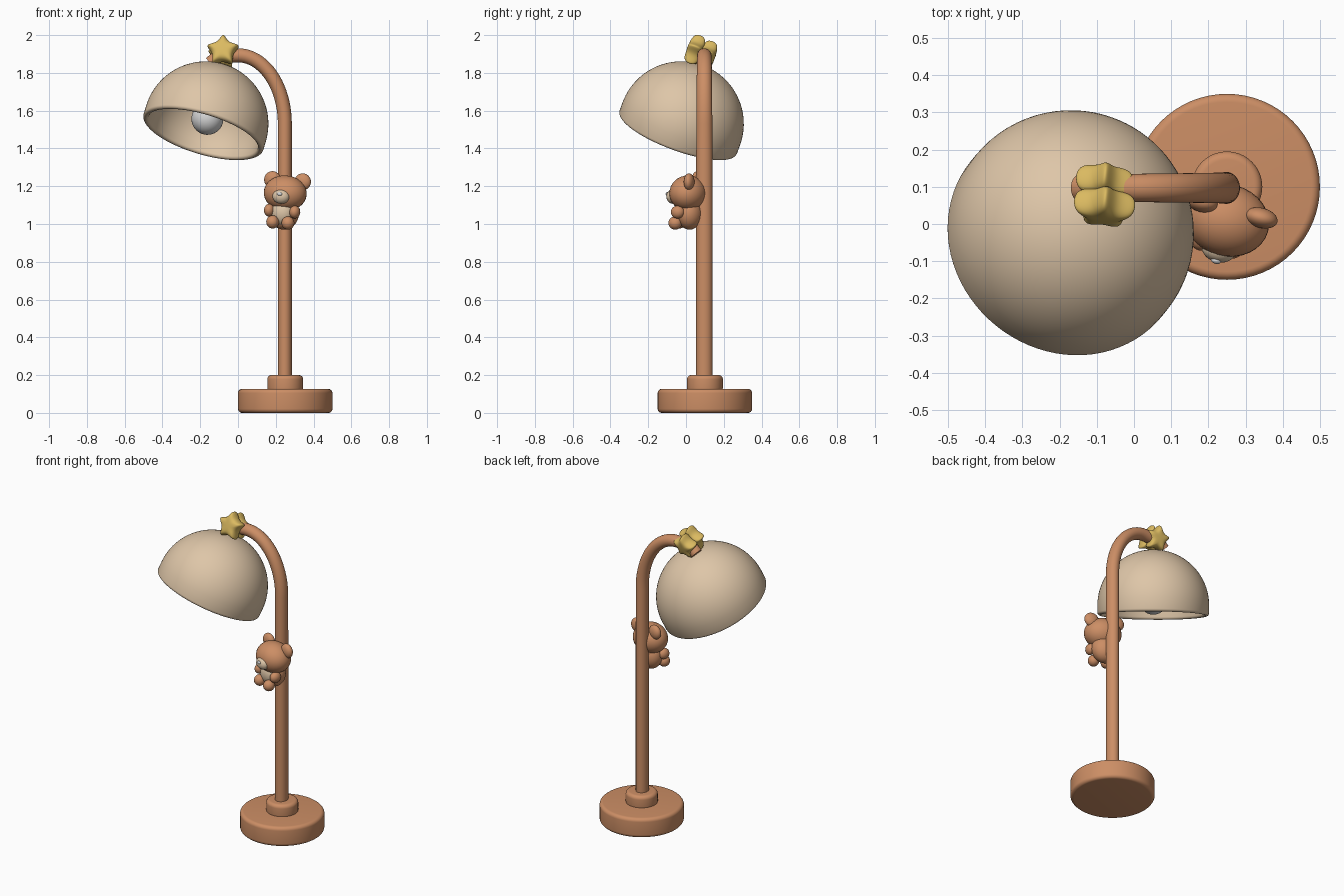
import bpy, bmesh, math
from mathutils import Vector, Matrix

if "Cube" in bpy.data.objects:
    bpy.data.objects.remove(bpy.data.objects["Cube"])


def mat(name, r, g, b):
    lin = [((c / 255 + 0.055) / 1.055) ** 2.4 for c in (r, g, b)]
    m = bpy.data.materials.new(name)
    m.diffuse_color = (*lin, 1)
    m.use_nodes = True
    m.node_tree.nodes["Principled BSDF"].inputs["Base Color"].default_value = m.diffuse_color
    return m


BROWN = mat("warm_brown", 204, 142, 101)
CREAM = mat("cream", 222, 198, 168)
GOLD = mat("gold", 219, 186, 97)
GREY = mat("light_grey", 212, 212, 212)


def finish(bm, name, material, matrix=None, smooth_angle=40):
    bmesh.ops.recalc_face_normals(bm, faces=bm.faces)
    me = bpy.data.meshes.new(name)
    bm.to_mesh(me)
    bm.free()
    ob = bpy.data.objects.new(name, me)
    bpy.context.collection.objects.link(ob)
    me.materials.append(material)
    if matrix is not None:
        ob.matrix_world = matrix
    bpy.ops.object.select_all(action='DESELECT')
    ob.select_set(True)
    bpy.context.view_layer.objects.active = ob
    bpy.ops.object.shade_smooth_by_angle(angle=math.radians(smooth_angle))
    return ob


def skin(bm, rings):
    """Bridge consecutive rings of equal vertex count."""
    n = len(rings[0])
    for a, b in zip(rings, rings[1:]):
        for i in range(n):
            j = (i + 1) % n
            bm.faces.new((a[i], a[j], b[j], b[i]))


def lathe(name, profile, material, matrix, n=64):
    bm = bmesh.new()
    rings = [[bm.verts.new((r * math.cos(2 * math.pi * i / n), r * math.sin(2 * math.pi * i / n), z))
              for i in range(n)] for r, z in profile]
    skin(bm, rings)
    for ring in (rings[0], rings[-1]):
        bm.faces.new(ring)
    return finish(bm, name, material, matrix)


def disc_profile(r, z0, z1, bev):
    """Disc section with rounded top and bottom edges."""
    pts = []
    for k in range(7):
        t = math.pi / 2 * k / 6
        pts.append((r - bev + bev * math.sin(t), z0 + bev - bev * math.cos(t)))
    return pts + [(x, z0 + z1 - z) for x, z in reversed(pts)]


def ball(name, loc, radii, material, frame=Matrix(), seg=32):
    bm = bmesh.new()
    bmesh.ops.create_uvsphere(bm, u_segments=seg, v_segments=seg // 2, radius=1)
    bmesh.ops.scale(bm, vec=radii, verts=bm.verts)
    return finish(bm, name, material, frame @ Matrix.Translation(loc), 180)


# Base and collar
foot = Matrix.Translation((0.25, 0.10, 0))
lathe("base", disc_profile(0.25, 0, 0.127, 0.022), BROWN, foot)
lathe("collar", disc_profile(0.095, 0.11, 0.2, 0.022), BROWN, foot)

# Curved pole: straight stem, quarter ellipse, then a short drooping end
path = [(0.248, 0.15), (0.248, 0.8), (0.248, 1.3)]
path += [(0.248 * math.cos(t), 1.53 + 0.363 * math.sin(t))
         for t in [math.pi / 2 * k / 20 for k in range(21)]]
path += [(-0.05, 1.892), (-0.09, 1.884), (-0.125, 1.868), (-0.145, 1.85)]
bm = bmesh.new()
rings = []
for k, (x, z) in enumerate(path):
    p, q = path[max(k - 1, 0)], path[min(k + 1, len(path) - 1)]
    t = Vector((q[0] - p[0], 0, q[1] - p[1])).normalized()
    side = Vector((t.z, 0, -t.x))
    ry = 0.043 - 0.006 * k / (len(path) - 1) if k > 2 else 0.043
    rings.append([bm.verts.new(Vector((x, 0.097, z)) + side * 0.037 * math.cos(a) + Vector((0, ry * math.sin(a), 0)))
                  for a in [2 * math.pi * i / 32 for i in range(32)]])
skin(bm, rings)
bm.faces.new(rings[0])
bm.faces.new(rings[-1])
finish(bm, "curved_pole", BROWN)

# Dome shade: tilted hollow shell with rounded lip
axis = Vector((0.30, 0.37, 1.0)).normalized()
tilt = Matrix.Translation((-0.17, -0.025, 1.53)) @ axis.to_track_quat('Z', 'Y').to_matrix().to_4x4()
R, RI, LOW = 0.331, 0.300, -0.045
angles = [math.radians(1 + 89 * k / 24) for k in range(25)]
prof = [(R * math.sin(a), R * math.cos(a)) for a in angles]
mid, lip = (R + RI) / 2, (R - RI) / 2
prof += [(mid + lip * math.cos(t), LOW - lip * math.sin(t)) for t in [math.pi * k / 8 for k in range(9)]]
prof += [(RI * math.sin(a), RI * math.cos(a)) for a in reversed(angles)]
lathe("lamp_shade", prof, CREAM, tilt, 80)

# Bulb with a neck reaching the shade
ball("bulb", (0, 0, 0.03), (0.085, 0.085, 0.085), GREY, tilt)
lathe("bulb_neck", [(0.035, 0.10), (0.035, 0.31)], GREY, tilt, 24)


# Puffy stars on the tip of the pole
def star(name, loc, outer, inner, half):
    bm = bmesh.new()
    ring = [[], []]
    for i in range(10):
        r = inner if i % 2 else outer
        a = math.pi / 2 + math.pi * i / 5
        for s in (0, 1):
            ring[s].append(bm.verts.new((r * math.cos(a), half * (2 * s - 1), r * math.sin(a))))
    skin(bm, ring)
    for s in (0, 1):
        c = bm.verts.new((0, half * 1.15 * (2 * s - 1), 0))
        for i in range(10):
            bm.faces.new((ring[s][i], ring[s][(i + 1) % 10], c))
    m = Matrix.Translation(loc) @ Matrix.Rotation(math.radians(-6), 4, 'Z') @ Matrix.Rotation(math.radians(-20), 4, 'X')
    ob = finish(bm, name, GOLD, m, 180)
    ob.modifiers.new("round", 'SUBSURF').levels = 3
    ob.modifiers["round"].render_levels = 3


star("front_star", (-0.08, 0.047, 1.917), 0.116, 0.045, 0.038)
star("back_star", (-0.08, 0.112, 1.892), 0.108, 0.042, 0.038)

# Small bear hugging the pole, turned and leaning slightly
turn = Matrix.Rotation(math.radians(-15), 4, 'Z') @ Matrix.Rotation(math.radians(4), 4, 'Y')
head = Matrix.Translation((0.250, 0.010, 1.163)) @ turn
body = Matrix.Translation((0.245, 0.018, 1.06)) @ turn
ball("bear_head", (0, 0, 0), (0.115, 0.097, 0.094), BROWN, head)
ball("bear_snout", (0, -0.082, -0.018), (0.046, 0.034, 0.038), CREAM, head)
ball("bear_nose", (0, -0.113, -0.004), (0.014, 0.008, 0.010), GREY, head, 16)
ball("bear_body", (0, 0, -0.005), (0.078, 0.068, 0.085), BROWN, body)
ball("bear_belly", (-0.002, -0.032, 0.0), (0.060, 0.046, 0.068), CREAM, body)
for side, s in (("left", -1), ("right", 1)):
    ball(side + "_ear", (0.083 * s, 0.03, 0.066), (0.045, 0.027, 0.045), BROWN, head)
    ball(side + "_arm", (0.070 * s, -0.046, 0.008), (0.028, 0.036, 0.034), BROWN, body)
    ball(side + "_foot", (0.042 * s, -0.068, -0.052), (0.034, 0.036, 0.035), BROWN, body)
